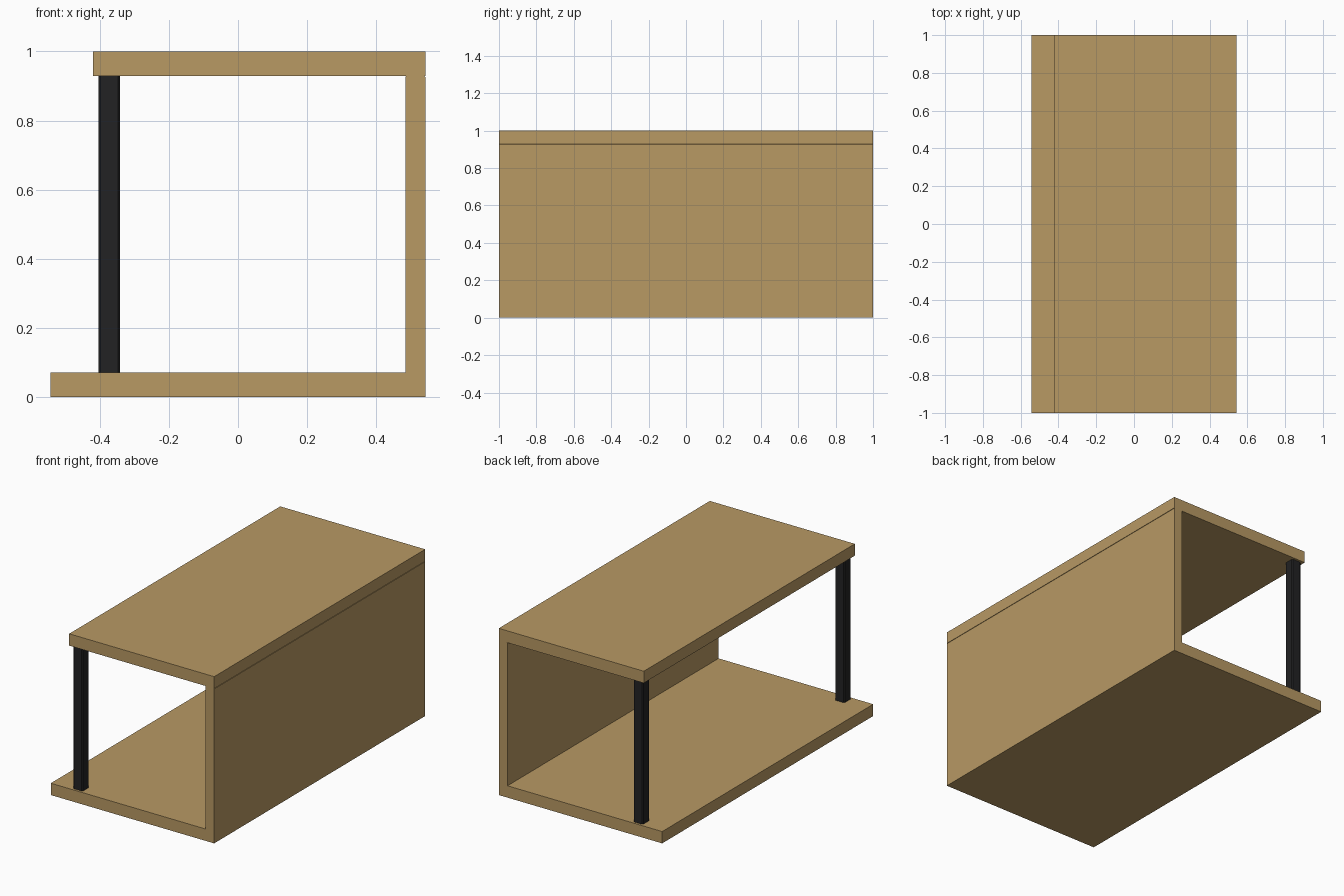
import bpy, bmesh

if "Cube" in bpy.data.objects:
    bpy.data.objects.remove(bpy.data.objects["Cube"])


def material(name, rgb):
    m = bpy.data.materials.new(name)
    m.diffuse_color = (*rgb, 1)
    m.use_nodes = True
    m.node_tree.nodes["Principled BSDF"].inputs["Base Color"].default_value = m.diffuse_color
    return m


wood = material("light_wood", (0.479, 0.319, 0.127))
black = material("black_metal", (0.016, 0.016, 0.017))


def prism(name, profile, axis, lo, hi, mat):
    """Extrude a closed 2D profile along y (profile in xz) or z (profile in xy)."""
    bm = bmesh.new()
    place = (lambda p: (p[0], lo, p[1])) if axis == "y" else (lambda p: (p[0], p[1], lo))
    face = bm.faces.new([bm.verts.new(place(p)) for p in profile])
    ext = bmesh.ops.extrude_face_region(bm, geom=[face])
    verts = [g for g in ext["geom"] if isinstance(g, bmesh.types.BMVert)]
    shift = (0, hi - lo, 0) if axis == "y" else (0, 0, hi - lo)
    bmesh.ops.translate(bm, verts=verts, vec=shift)
    bmesh.ops.recalc_face_normals(bm, faces=bm.faces)
    me = bpy.data.meshes.new(name)
    bm.to_mesh(me)
    bm.free()
    me.materials.append(mat)
    ob = bpy.data.objects.new(name, me)
    bpy.context.collection.objects.link(ob)
    return ob


HALF, T = 0.542, 0.071      # half width of the base, board thickness
WALL = 0.484                # inner face of the side wall
E = 0.003                   # eased top edge of the wall

# Base board and side wall as one L-shaped piece
prism("base_and_side_wall",
      [(-HALF, 0), (HALF, 0), (HALF, 1 - T - E), (HALF - E, 1 - T),
       (WALL + E, 1 - T), (WALL, 1 - T - E), (WALL, T), (-HALF, T)],
      "y", -1, 1, wood)

# Top board
prism("top_board", [(-0.42, 1 - T), (HALF, 1 - T), (HALF, 1), (-0.42, 1)],
      "y", -1, 1, wood)

# Square metal posts with slightly eased corners, front and back
R, C = 0.0315, 0.006
CX, CY = -0.3725, 0.955
octagon = [(-R + C, -R), (R - C, -R), (R, -R + C), (R, R - C),
           (R - C, R), (-R + C, R), (-R, R - C), (-R, -R + C)]
for name, side in (("front_post", -1), ("back_post", 1)):
    prism(name, [(CX + x, side * CY + y) for x, y in octagon],
          "z", T, 1 - T, black)
